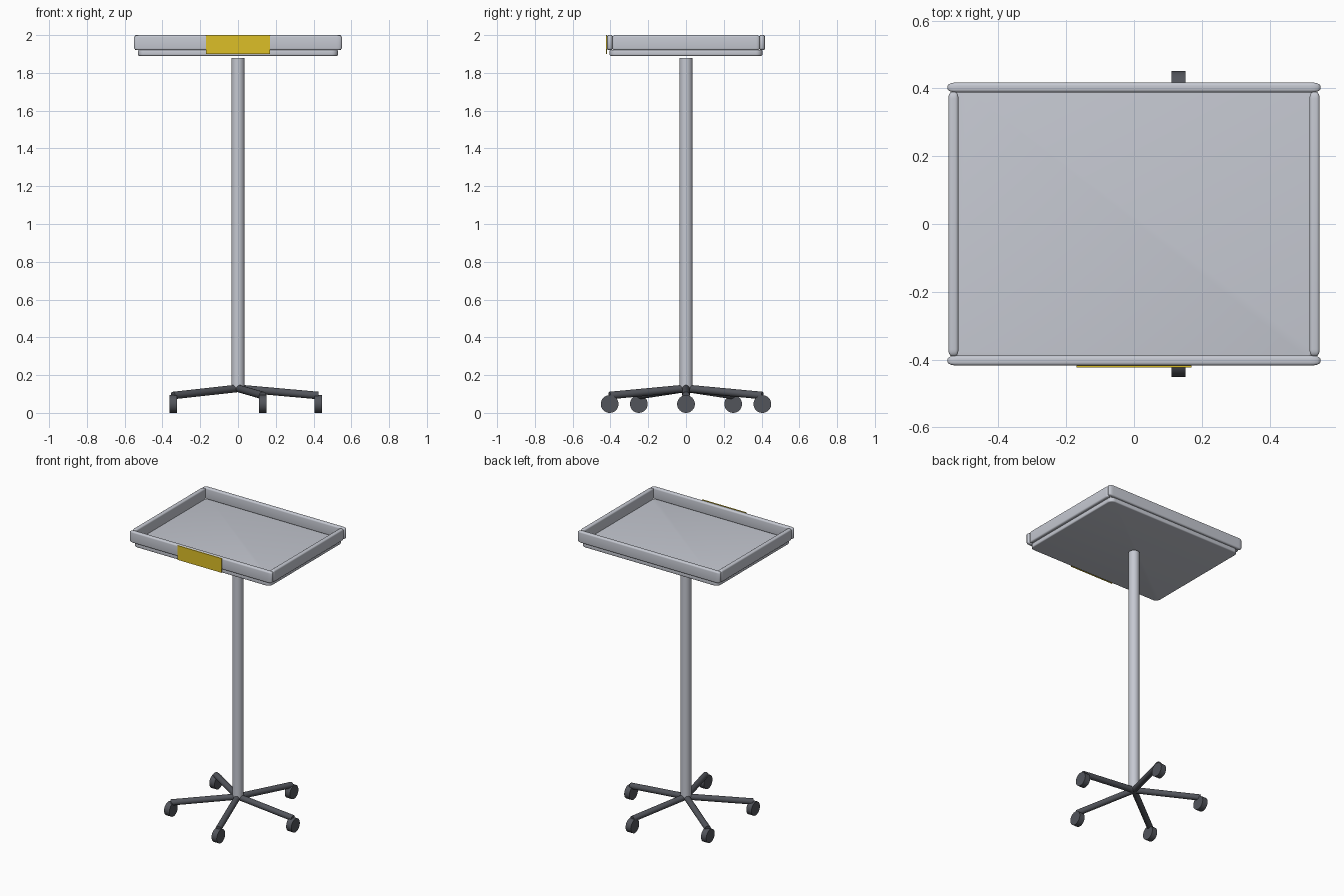
import bpy, bmesh, math
from mathutils import Vector

cube = bpy.data.objects.get("Cube")
if cube:
    bpy.data.objects.remove(cube, do_unlink=True)


def material(name, rgb):
    m = bpy.data.materials.new(name)
    m.use_nodes = True
    m.diffuse_color = (*rgb, 1)
    m.node_tree.nodes["Principled BSDF"].inputs["Base Color"].default_value = (*rgb, 1)
    return m


steel = material("brushed steel", (0.56, 0.58, 0.64))
dark = material("dark grey", (0.085, 0.09, 0.105))
yellow = material("yellow", (0.72, 0.52, 0.02))


def finish(bm, name, mat):
    mesh = bpy.data.meshes.new(name)
    bm.to_mesh(mesh)
    bm.free()
    mesh.materials.append(mat)
    ob = bpy.data.objects.new(name, mesh)
    bpy.context.collection.objects.link(ob)
    bpy.ops.object.select_all(action="DESELECT")
    ob.select_set(True)
    bpy.context.view_layer.objects.active = ob
    bpy.ops.object.shade_smooth_by_angle(angle=math.radians(35))
    return ob


def box(name, size, centre, mat, bevel=0, corner=0, stretch=(1, 1, 1)):
    """Box with optional rounded upright corners and rounded edges;
    stretch lengthens the rounding along an axis."""
    bm = bmesh.new()
    bmesh.ops.create_cube(bm, size=1)
    bmesh.ops.scale(bm, vec=[s / k for s, k in zip(size, stretch)], verts=bm.verts)
    if corner:
        upright = [e for e in bm.edges if abs(e.verts[0].co.z - e.verts[1].co.z) > 0.001]
        bmesh.ops.bevel(bm, geom=upright, offset=corner, segments=6, profile=0.5, affect="EDGES")
    if bevel:
        sharp = [e for e in bm.edges if e.calc_face_angle(0) > 1]
        bmesh.ops.bevel(bm, geom=sharp, offset=bevel, segments=4, profile=0.5, affect="EDGES")
    bmesh.ops.scale(bm, vec=stretch, verts=bm.verts)
    bmesh.ops.translate(bm, vec=centre, verts=bm.verts)
    return finish(bm, name, mat)


def rod(name, start, end, radius, mat, sides=32):
    start, end = Vector(start), Vector(end)
    axis = end - start
    bm = bmesh.new()
    bmesh.ops.create_cone(bm, cap_ends=True, segments=sides, radius1=radius,
                          radius2=radius, depth=axis.length)
    turn = axis.to_track_quat("Z", "Y").to_matrix()
    bmesh.ops.rotate(bm, cent=(0, 0, 0), matrix=turn, verts=bm.verts)
    bmesh.ops.translate(bm, vec=(start + end) / 2, verts=bm.verts)
    return finish(bm, name, mat)


# Tray: rounded floor with four raised rims
box("tray_floor", (1.06, 0.81, 0.032), (0, 0, 1.906), steel, bevel=0.008, corner=0.035)
for side, sign in (("front", -1), ("back", 1)):
    box(side + "_rim", (1.1, 0.03, 0.08), (0, sign * 0.403, 1.96), steel,
        bevel=0.01, stretch=(3, 1, 1))
for side, sign in (("right", -1), ("left", 1)):
    box(side + "_rim", (0.03, 0.78, 0.08), (sign * 0.533, 0, 1.96), steel,
        bevel=0.01, stretch=(1, 2, 1))
rod("floor_rivet", (0, 0, 1.92), (0, 0, 1.923), 0.007, steel, 16)

# Plate on the front rim
box("front_plate", (0.34, 0.006, 0.1), (0, -0.42, 1.95), yellow)

# Post
rod("post", (0, 0, 0.13), (0, 0, 1.878), 0.035, steel)

# Five legs, each ending in a wheel
for i in range(5):
    a = math.tau * i / 5
    x, y = 0.425 * math.cos(a), 0.425 * math.sin(a)
    rod(f"leg_{i + 1}", (0, 0, 0.13), (x, y, 0.092), 0.02, dark, 24)
    rod(f"wheel_{i + 1}", (x - 0.02, y, 0.047), (x + 0.02, y, 0.047), 0.047, dark)
